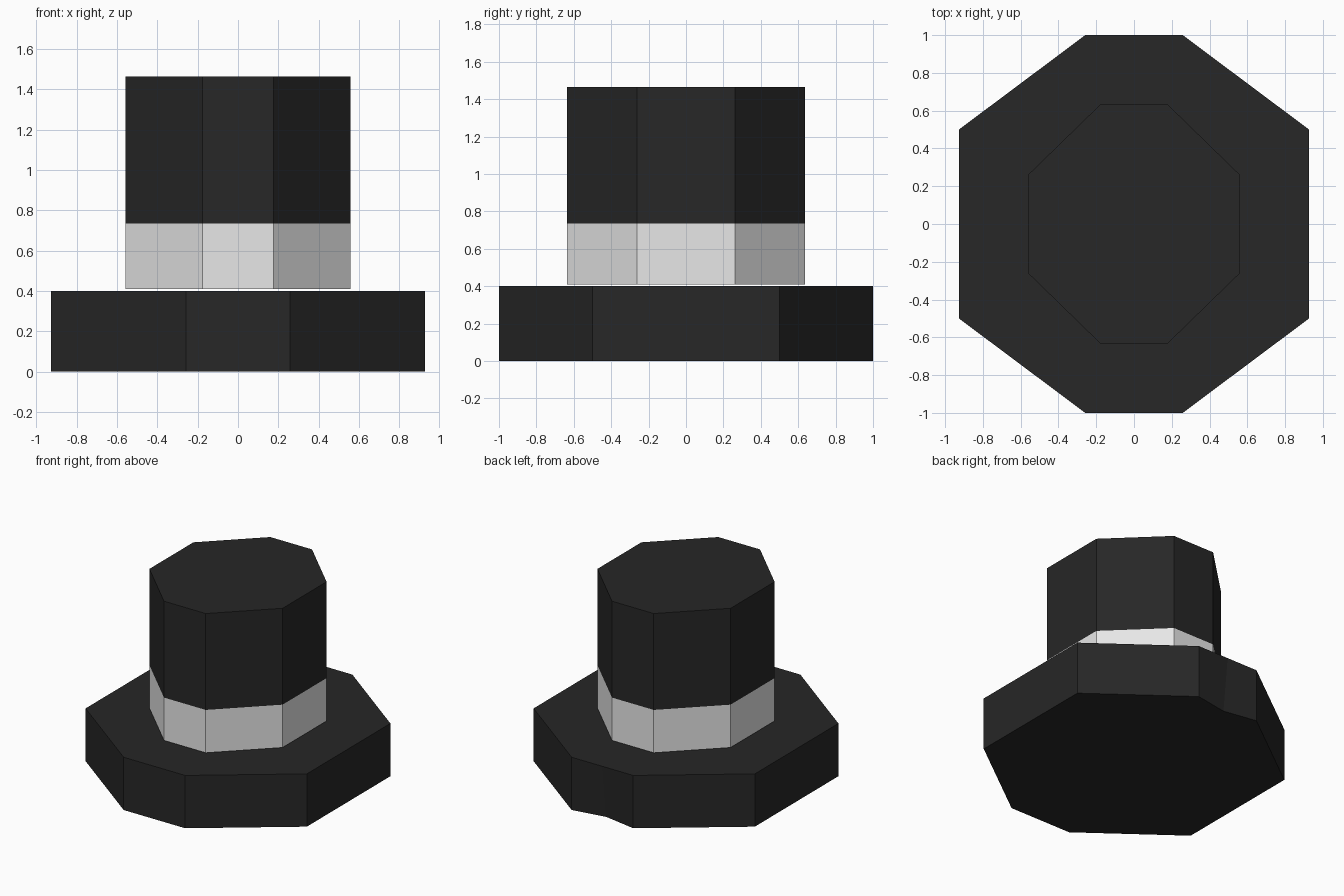
import bpy
import bmesh

cube = bpy.data.objects.get("Cube")
if cube:
    bpy.data.objects.remove(cube, do_unlink=True)


def make_material(name, value):
    mat = bpy.data.materials.new(name)
    mat.use_nodes = True
    color = (value, value, value, 1)
    mat.diffuse_color = color
    mat.node_tree.nodes["Principled BSDF"].inputs["Base Color"].default_value = color
    return mat


black = make_material("felt black", 0.02)
white = make_material("band white", 0.8)


def octagon(half_x, half_y, flat_x, flat_y):
    """Stretched octagon, counter-clockwise from the middle of the back edge."""
    quarter = [(flat_x, half_y), (half_x, flat_y)]
    right = quarter + [(x, -y) for x, y in reversed(quarter)]
    left = [(-x, y) for x, y in reversed(right)]
    return [p for p in reversed(right + left)]


def prism(name, outline, levels, materials, back_dent=0):
    """Stack the outline through the levels; one material per storey."""
    bm = bmesh.new()
    rings = [[bm.verts.new((x, y, z)) for x, y in outline] for z in levels]
    count = len(outline)
    for storey, (low, high) in enumerate(zip(rings, rings[1:])):
        for i in range(count):
            j = (i + 1) % count
            face = bm.faces.new((low[i], low[j], high[j], high[i]))
            face.material_index = storey
    bm.faces.new(rings[0]).material_index = 0
    bm.faces.new(rings[-1]).material_index = len(materials) - 1

    # Split the back wall down the middle and push in its lower point
    if back_dent:
        back_y = max(y for x, y in outline)
        edges = [e for e in bm.edges
                 if all(abs(v.co.y - back_y) < 1e-4 for v in e.verts)
                 and abs(e.verts[0].co.z - e.verts[1].co.z) < 1e-4]
        bmesh.ops.subdivide_edges(bm, edges=edges, cuts=1)
        for v in bm.verts:
            if abs(v.co.x) < 1e-4 and v.co.z < 1e-4:
                v.co.y -= back_dent

    bmesh.ops.recalc_face_normals(bm, faces=bm.faces)
    mesh = bpy.data.meshes.new(name)
    bm.to_mesh(mesh)
    bm.free()
    for mat in materials:
        mesh.materials.append(mat)
    obj = bpy.data.objects.new(name, mesh)
    bpy.context.collection.objects.link(obj)
    return obj


# Wide brim
prism("brim", octagon(0.927, 1.0, 0.258, 0.5), [0, 0.4], [black], back_dent=0.045)

# Crown with its band, hovering just above the brim
prism("crown", octagon(0.558, 0.636, 0.175, 0.263), [0.41, 0.735, 1.465], [white, black])
